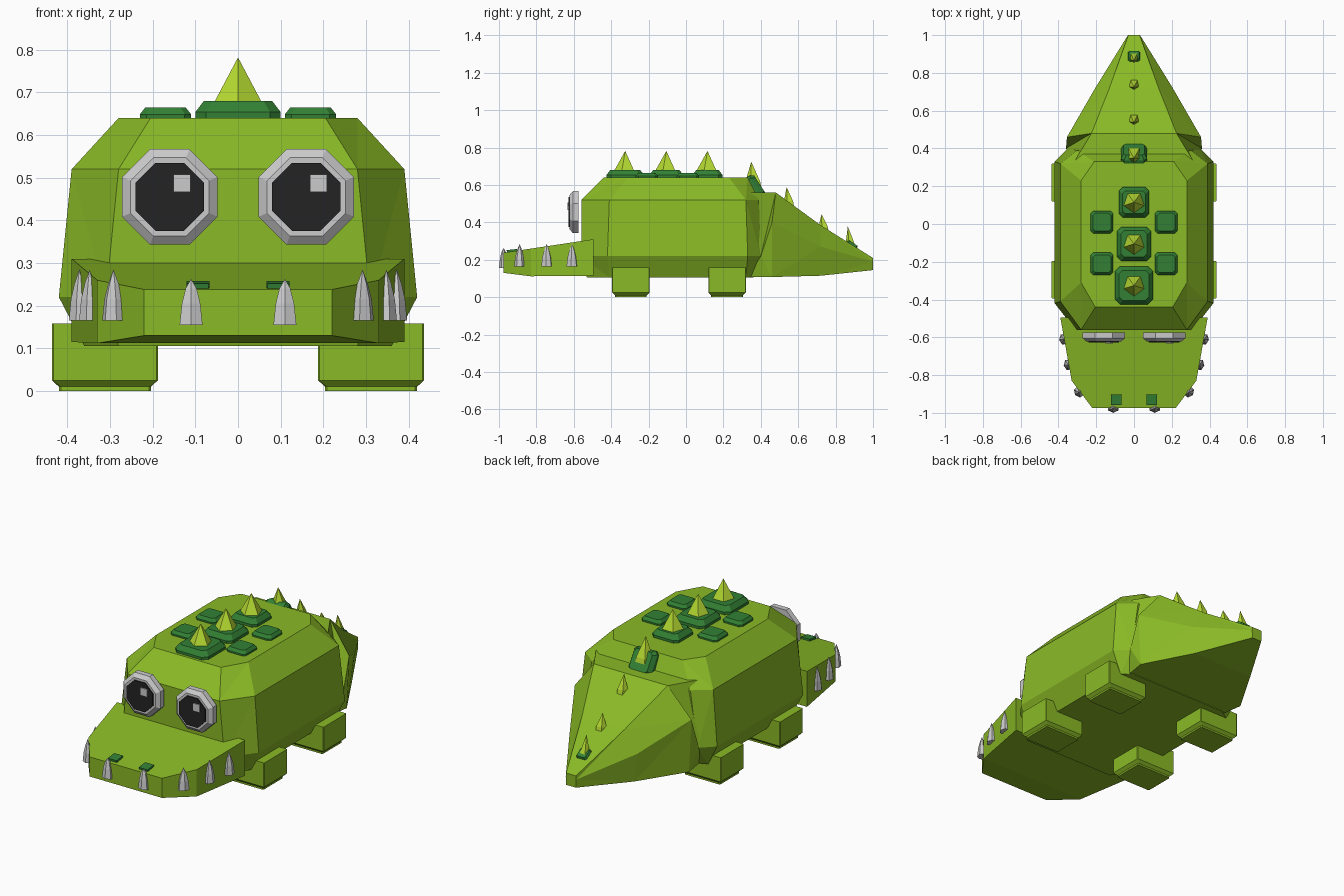
import bpy, bmesh, math
from mathutils import Matrix, Vector

if "Cube" in bpy.data.objects:
    bpy.data.objects.remove(bpy.data.objects["Cube"])


def material(name, rgb):
    m = bpy.data.materials.new(name)
    m.diffuse_color = (*rgb, 1)
    m.use_nodes = True
    m.node_tree.nodes["Principled BSDF"].inputs["Base Color"].default_value = m.diffuse_color
    return m


GREEN = material("skin green", (0.254, 0.491, 0.019))
LIME = material("spike lime", (0.479, 0.730, 0.032))
DARK = material("plate dark green", (0.032, 0.216, 0.034))
GREY = material("light grey", (0.60, 0.60, 0.60))
BLACK = material("pupil black", (0.017, 0.017, 0.017))


def loft(name, rings, mat, matrix=Matrix()):
    """Skin a stack of equal-length rings and cap both ends."""
    bm = bmesh.new()
    vr = [[bm.verts.new(matrix @ Vector(p)) for p in r] for r in rings]
    n = len(rings[0])
    for a, b in zip(vr, vr[1:]):
        for i in range(n):
            j = (i + 1) % n
            bm.faces.new((a[i], a[j], b[j], b[i]))
    bm.faces.new(vr[0])
    bm.faces.new(vr[-1])
    bmesh.ops.remove_doubles(bm, verts=bm.verts, dist=1e-5)
    bmesh.ops.connect_verts_nonplanar(bm, angle_limit=0.02, faces=bm.faces)
    bmesh.ops.recalc_face_normals(bm, faces=bm.faces)
    me = bpy.data.meshes.new(name)
    bm.to_mesh(me)
    bm.free()
    me.materials.append(mat)
    ob = bpy.data.objects.new(name, me)
    bpy.context.collection.objects.link(ob)
    return ob


def octa(hx, hy, c, z, cy=0):
    """Rectangle with cut corners, lying at height z."""
    return [(hx, cy - hy + c, z), (hx, cy + hy - c, z), (hx - c, cy + hy, z), (-hx + c, cy + hy, z),
            (-hx, cy + hy - c, z), (-hx, cy - hy + c, z), (-hx + c, cy - hy, z), (hx - c, cy - hy, z)]


def mirror(half):
    return half + [(-x, y, z) for x, y, z in reversed(half)]


def place(x, y, z, tilt=0):
    return Matrix.Translation((x, y, z)) @ Matrix.Rotation(tilt, 4, 'X')


def cone(name, profile, sides, mat, matrix, flat=1.0):
    """Low-sided cone from (radius, height) pairs."""
    rings = [[(r * math.sin(2 * math.pi * i / sides), -r * flat * math.cos(2 * math.pi * i / sides), z)
              for i in range(sides)] for r, z in profile]
    return loft(name, rings, mat, matrix)


# Body: hull with cut corners and sloping shoulders
def hull(hx, fx, bx, f, fc, bc, b, z):
    return mirror([(fx, f, z), (hx, fc, z), (hx, bc, z), (bx, b, z)])


loft("body", [hull(0.36, 0.28, 0.30, -0.53, -0.41, 0.32, 0.36, 0.105),
              hull(0.42, 0.31, 0.35, -0.56, -0.42, 0.33, 0.40, 0.22),
              hull(0.39, 0.28, 0.30, -0.56, -0.41, 0.32, 0.39, 0.52),
              hull(0.28, 0.205, 0.21, -0.44, -0.31, 0.23, 0.33, 0.64)], GREEN)

# Snout: wedge that narrows toward the front
outline = [(0.39, -0.495), (0.33, -0.83), (0.22, -0.975)]
loft("snout", [mirror([(x, y, z) for (x, y), z in zip(outline, (0.115, 0.112, 0.13))]),
               mirror([(x, y, 0.31 + 0.15 * (y + 0.495)) for x, y in outline])], GREEN)

# Tail: tapering back to a small blunt tip
loft("tail", [mirror([(0.31, 0.34, 0.56), (0.36, 0.40, 0.22), (0.32, 0.33, 0.108)]),
              mirror([(0.225, 0.48, 0.56), (0.355, 0.46, 0.40), (0.34, 0.46, 0.108)]),
              mirror([(0.13, 0.72, 0.385), (0.205, 0.72, 0.27), (0.19, 0.72, 0.115)]),
              mirror([(0.03, 1.0, 0.21), (0.032, 1.0, 0.19), (0.03, 1.0, 0.145)])], GREEN)

# Legs: blocks with a bevelled sole
for s, side in ((-1, "left"), (1, "right")):
    for y, end in ((-0.295, "front"), (0.22, "back")):
        loft(f"{end}_{side}_leg", [octa(0.108, 0.085, 0.005, 0), octa(0.108, 0.085, 0.005, 0.01),
                                   octa(0.124, 0.1, 0.003, 0.025), octa(0.124, 0.1, 0.003, 0.158)],
             GREEN, place(s * 0.312, y, 0))

# Back plates, large ones carrying spikes
def plate(name, x, y, z, h, top, height, tilt=0):
    loft(name, [octa(h, h, h * 0.25, -0.01), octa(h, h, h * 0.25, height * 0.35),
                octa(top, top, top * 0.25, height)], DARK, place(x, y, z, tilt))


for i, (y, h) in enumerate(((-0.325, 0.1), (-0.105, 0.09), (0.115, 0.08))):
    plate(f"spine_plate_{i}", 0, y, 0.64, h, h - 0.02, 0.04)
    cone(f"spine_spike_{i}", [(0.068, 0.66), (0, 0.782)], 5, LIME, place(0, y, 0))
for x in (-0.17, 0.17):
    for y in (0.01, -0.21):
        plate(f"side_plate_{x}_{y}", x, y, 0.64, 0.06, 0.047, 0.025)

# Rump plate and the spikes running down the tail
plate("rump_plate", 0, 0.365, 0.585, 0.07, 0.055, 0.035, -1.0)
cone("rump_spike", [(0.05, -0.04), (0.045, 0), (0, 0.11)], 5, LIME, place(0, 0.36, 0.615, 0.1))
for i, (y, z, h) in enumerate(((0.55, 0.51, 0.08), (0.735, 0.375, 0.07), (0.88, 0.28, 0.10))):
    cone(f"tail_spike_{i}", [(0.03, -0.04), (0.028, 0), (0, h)], 5, LIME, place(0, y, z, 0.15))
plate("tail_tip_plate", 0, 0.885, 0.275, 0.032, 0.026, 0.018, -0.6)

# Eyes: octagonal rim, pupil and square glint, facing forward
def octagon_disc(name, x, z, steps, mat):
    rings = []
    for apothem, y in steps:
        c = apothem * (2 - math.sqrt(2))
        rings.append([(px + x, y, pz + z) for px, pz, _ in octa(apothem, apothem, c, 0)])
    loft(name, rings, mat)


for x, side in ((-0.16, "left"), (0.16, "right")):
    octagon_disc(f"{side}_eye_rim", x, 0.455, [(0.112, -0.575), (0.112, -0.605), (0.092, -0.622)], GREY)
    octagon_disc(f"{side}_pupil", x, 0.455, [(0.08, -0.615), (0.08, -0.628)], BLACK)
    gx = x + 0.029
    loft(f"{side}_eye_glint", [[(gx + a, y, 0.487 + b) for a, b in
                                ((-0.02, -0.02), (0.02, -0.02), (0.02, 0.02), (-0.02, 0.02))]
                               for y in (-0.625, -0.633)], GREY)

# Nostrils and upward teeth around the jaw
for s, side in ((-1, "left"), (1, "right")):
    loft(f"{side}_nostril", [octa(0.027, 0.028, 0.002, -0.02), octa(0.027, 0.028, 0.002, 0.008)],
         DARK, place(s * 0.094, -0.93, 0.247, 0.12))
    for i, (x, y, z, ang) in enumerate(((0.372, -0.61, 0.165, 1.4), (0.348, -0.745, 0.165, 1.4),
                                        (0.292, -0.89, 0.165, 0.9), (0.11, -0.975, 0.155, 0))):
        m = place(s * x, y, z) @ Matrix.Rotation(s * ang, 4, 'Z')
        cone(f"{side}_tooth_{i}", [(0.031, 0), (0.025, 0.05), (0.015, 0.085), (0, 0.12 if i < 3 else 0.108)],
             6, GREY, m, 0.8)
